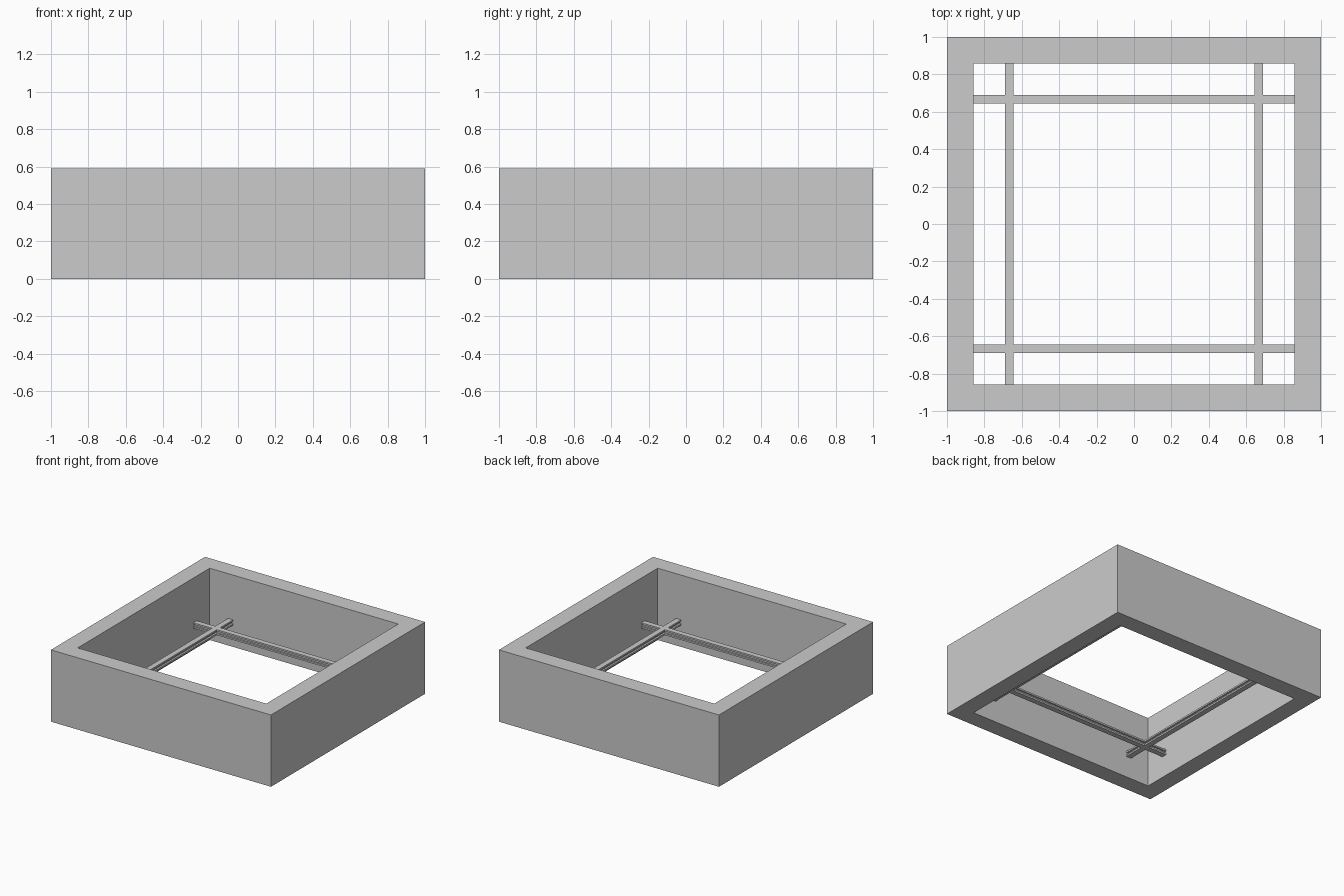
import bpy
import bmesh
from math import pi
from mathutils import Matrix

default = bpy.data.objects.get("Cube")
if default:
    bpy.data.objects.remove(default, do_unlink=True)

HEIGHT = 0.59      # wall height
INNER = 0.857      # half width of the opening
RAIL_POS = 0.667   # distance of each rail from the centre
RAIL_Z = 0.2       # height of the rail centre line
RAIL = 0.0225      # half width of a rail
WEB = 0.008        # half thickness of the rail web
SLOT = 0.009       # half height of the side slots

grey = bpy.data.materials.new("plain grey")
grey.use_nodes = True
colour = (0.6, 0.6, 0.6, 1)
grey.diffuse_color = colour
grey.node_tree.nodes["Principled BSDF"].inputs["Base Color"].default_value = colour


def add_object(name, bm):
    bmesh.ops.recalc_face_normals(bm, faces=bm.faces)
    mesh = bpy.data.meshes.new(name)
    bm.to_mesh(mesh)
    bm.free()
    mesh.materials.append(grey)
    obj = bpy.data.objects.new(name, mesh)
    bpy.context.collection.objects.link(obj)
    return obj


# Square wall, open at top and bottom
def build_wall():
    bm = bmesh.new()
    corners = [(-1, -1), (1, -1), (1, 1), (-1, 1)]
    rings = [[bm.verts.new((x * s, y * s, z)) for x, y in corners]
             for s, z in ((1, 0), (1, HEIGHT), (INNER, HEIGHT), (INNER, 0))]
    for r in range(4):
        a, b = rings[r], rings[(r + 1) % 4]
        for i in range(4):
            j = (i + 1) % 4
            bm.faces.new((a[i], a[j], b[j], b[i]))
    return add_object("square_wall", bm)


# Rail with a slot along each side, spanning the opening
def build_rail(name, angle):
    half = [(RAIL, -RAIL), (RAIL, -SLOT), (WEB, -SLOT),
            (WEB, SLOT), (RAIL, SLOT), (RAIL, RAIL)]
    profile = half + [(-x, z) for x, z in reversed(half)]
    bm = bmesh.new()
    face = bm.faces.new([bm.verts.new((RAIL_POS + x, -INNER, RAIL_Z + z))
                         for x, z in profile])
    ext = bmesh.ops.extrude_face_region(bm, geom=[face], use_keep_orig=True)
    moved = [g for g in ext["geom"] if isinstance(g, bmesh.types.BMVert)]
    bmesh.ops.translate(bm, verts=moved, vec=(0, 2 * INNER, 0))
    bmesh.ops.transform(bm, matrix=Matrix.Rotation(angle, 4, "Z"), verts=bm.verts)
    return add_object(name, bm)


build_wall()
for i, side in enumerate(("left", "back", "right", "front")):
    build_rail(side + "_rail", i * pi / 2)
